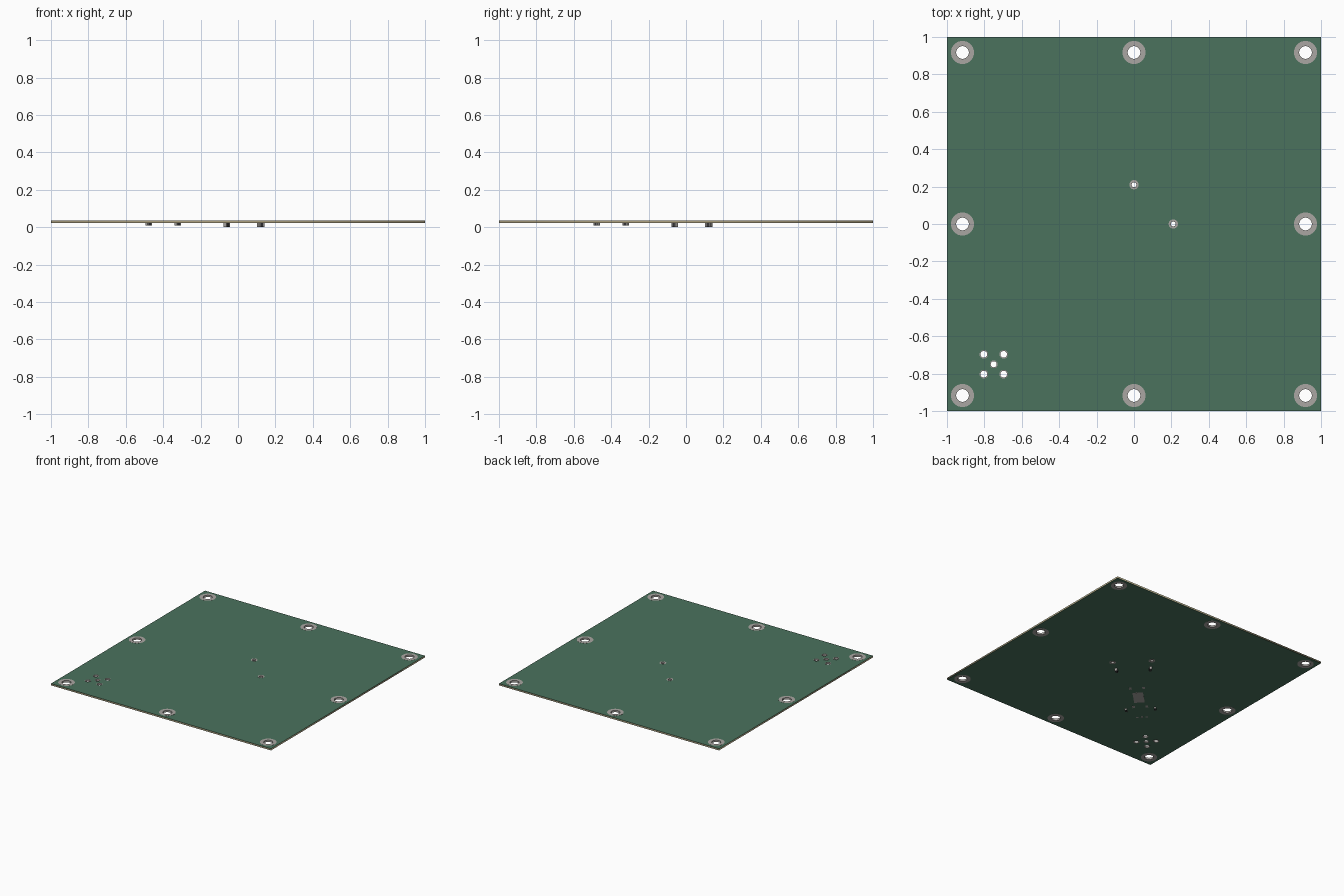
import bpy, bmesh, math
from mathutils import Matrix

if "Cube" in bpy.data.objects:
    bpy.data.objects.remove(bpy.data.objects["Cube"])

Z0, Z1 = 0.022, 0.036      # underside and top of the board
SKIN = 0.0015              # solder mask thickness
PAD = 0.0006               # how far metal stands proud of the mask


def material(name, rgb):
    m = bpy.data.materials.new(name)
    m.diffuse_color = (*rgb, 1)
    m.use_nodes = True
    m.node_tree.nodes["Principled BSDF"].inputs["Base Color"].default_value = m.diffuse_color
    return m


green = material("mask_green", (0.07, 0.17, 0.11))
tan = material("core_tan", (0.42, 0.36, 0.22))
metal = material("plating", (0.40, 0.38, 0.36))
dark = material("chip_dark", (0.04, 0.04, 0.045))

# Plated holes: x, y, hole radius, pad radius
HOLES = {
    "mounting_hole": [(x * 0.917, y * 0.917, 0.034, 0.062)
                      for x in (-1, 0, 1) for y in (-1, 0, 1) if x or y],
    "feed_hole": [(0.21, 0, 0.013, 0.025), (0, 0.21, 0.013, 0.025)],
    "connector_hole": [(-0.75, -0.75, 0.016, 0.021)]
    + [(-0.75 + sx * 0.053, -0.75 + sy * 0.053, 0.018, 0.023)
       for sx in (-1, 1) for sy in (-1, 1)],
}
ALL_HOLES = [h for group in HOLES.values() for h in group]


def ring(x, y, r, n=40):
    return [(x + r * math.cos(2 * math.pi * i / n),
             y + r * math.sin(2 * math.pi * i / n)) for i in range(n)]


def link(name, mesh, mat):
    ob = bpy.data.objects.new(name, mesh)
    mesh.materials.append(mat)
    bpy.context.collection.objects.link(ob)
    return ob


def sheet(name, z0, z1, mat):
    """Square plate with every hole cut out, from a filled 2D curve."""
    cu = bpy.data.curves.new(name, 'CURVE')
    cu.dimensions, cu.fill_mode = '2D', 'BOTH'
    cu.extrude = (z1 - z0) / 2
    outlines = [[(-1, -1), (1, -1), (1, 1), (-1, 1)]]
    outlines += [ring(x, y, r * 1.04) for x, y, r, _ in ALL_HOLES]
    for pts in outlines:
        s = cu.splines.new('POLY')
        s.points.add(len(pts) - 1)
        for p, (x, y) in zip(s.points, pts):
            p.co = (x, y, 0, 1)
        s.use_cyclic_u = True
    tmp = bpy.data.objects.new(name + "_curve", cu)
    bpy.context.collection.objects.link(tmp)
    bpy.context.view_layer.update()
    dg = bpy.context.evaluated_depsgraph_get()
    mesh = bpy.data.meshes.new_from_object(tmp.evaluated_get(dg))
    bpy.data.objects.remove(tmp)
    mesh.materials.clear()
    ob = link(name, mesh, mat)
    ob.location.z = (z0 + z1) / 2


def plated_holes(name, holes, n=40):
    """Metal sleeves: pads on both faces joined by the barrel."""
    bm = bmesh.new()
    lo, hi = Z0 - PAD, Z1 + PAD
    for x, y, r, pad in holes:
        loops = [[bm.verts.new((*p, z)) for p in ring(x, y, rad, n)]
                 for rad, z in ((r, lo), (pad, lo), (pad, hi), (r, hi))]
        for k in range(4):
            a, b = loops[k], loops[(k + 1) % 4]
            for i in range(n):
                j = (i + 1) % n
                bm.faces.new((a[i], a[j], b[j], b[i]))
    bmesh.ops.recalc_face_normals(bm, faces=bm.faces)
    mesh = bpy.data.meshes.new(name)
    bm.to_mesh(mesh)
    bm.free()
    ob = link(name, mesh, metal)
    bpy.context.view_layer.objects.active = ob
    ob.select_set(True)
    bpy.ops.object.shade_smooth_by_angle(angle=math.radians(35))
    ob.select_set(False)


def boxes(name, centre, angle, items, mat):
    """Boxes (u, v, length, width, z0, z1) in a frame turned about centre."""
    bm = bmesh.new()
    frame = Matrix.Translation((*centre, 0)) @ Matrix.Rotation(math.radians(angle), 4, 'Z')
    for u, v, l, w, z0, z1 in items:
        bmesh.ops.create_cube(bm, size=1, matrix=frame
                              @ Matrix.Translation((u, v, (z0 + z1) / 2))
                              @ Matrix.Diagonal((l, w, z1 - z0, 1)))
    mesh = bpy.data.meshes.new(name)
    bm.to_mesh(mesh)
    bm.free()
    link(name, mesh, mat)


# Board: core between two solder mask skins
sheet("board_core", Z0 + SKIN, Z1 - SKIN, tan)
sheet("top_mask", Z1 - SKIN, Z1, green)
sheet("bottom_mask", Z0 - 0.0, Z0 + SKIN, green)

for name, holes in HOLES.items():
    plated_holes(name + "s", holes)

# Bare coupler footprint on the underside, turned along the diagonal
zp = (Z0 - PAD, Z0 + SKIN / 2)
boxes("coupler_ground_pad", (-0.28, -0.28), 45, [(0, 0, 0.15, 0.08, *zp)], metal)
boxes("coupler_pads", (-0.28, -0.28), 45,
      [(su * 0.14, sv * 0.05, 0.03, 0.02, *zp) for su in (-1, 1) for sv in (-1, 1)], metal)
boxes("input_pads", (-0.49, -0.49), 45,
      [(0, v, 0.016, 0.016, *zp) for v in (-0.036, 0, 0.036)], metal)


def chip(name, centre, angle, length, width, bottom):
    cap = length * 0.22
    ends = [(s * (length - cap) / 2, 0, cap, width, bottom, Z0) for s in (-1, 1)]
    boxes(name + "_ends", centre, angle, ends, metal)
    boxes(name + "_body", centre, angle,
          [(0, 0, length - 2 * cap, width * 0.97, bottom, Z0)], dark)


# Chip parts under the board, mirrored across the diagonal
for side, flip in (("right", False), ("left", True)):
    for part, (x, y), angle, size in (
            ("capacitor", (0.122, -0.06), 34, (0.034, 0.018, 0.0)),
            ("resistor", (-0.322, -0.478), 45, (0.032, 0.017, 0.010))):
        pos = (y, x) if flip else (x, y)
        chip(f"{side}_{part}", pos, 90 - angle if flip else angle, *size)
